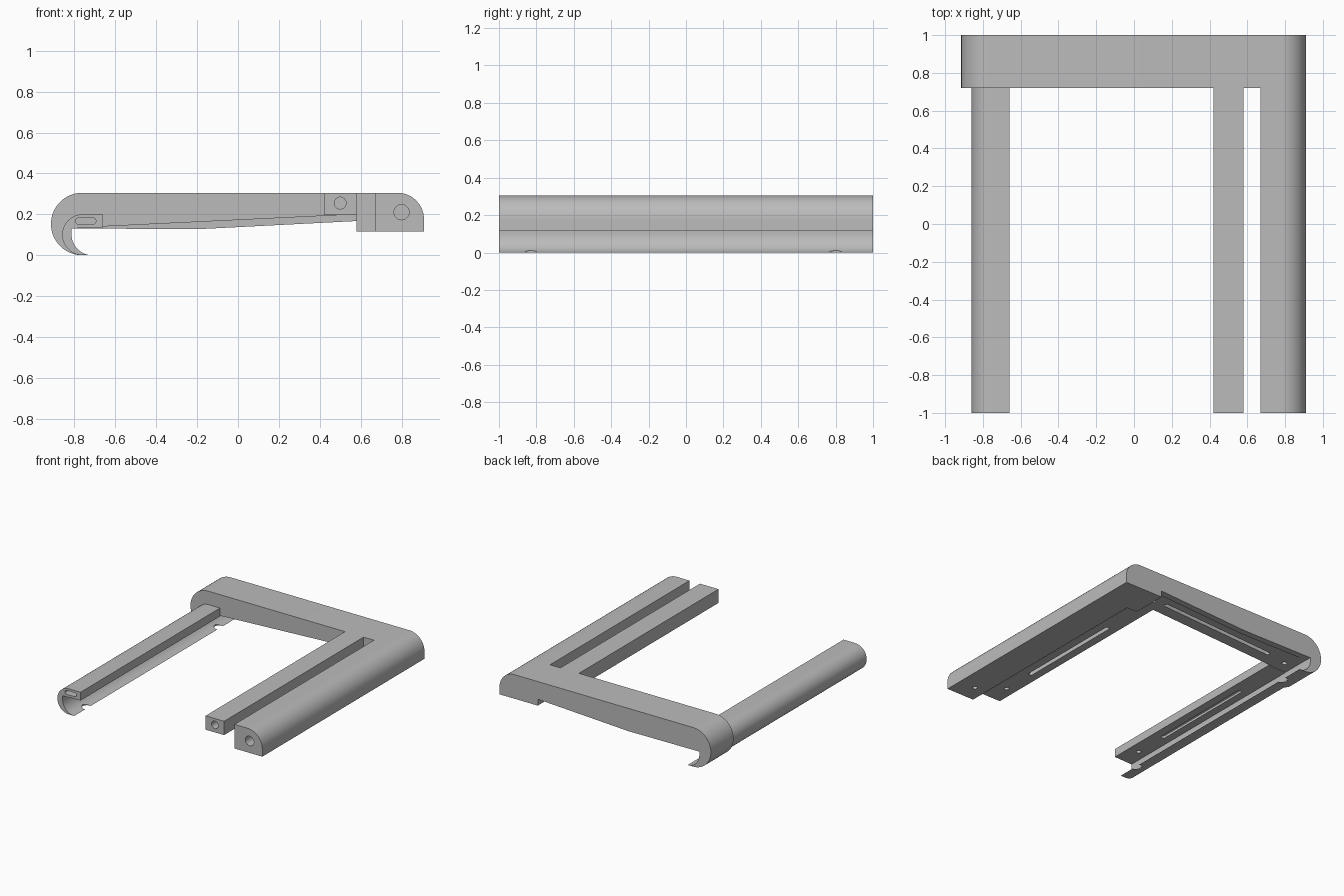
import bpy, bmesh
from math import sin, cos, pi, radians

cube = bpy.data.objects.get("Cube")
if cube:
    bpy.data.objects.remove(cube, do_unlink=True)

grey = bpy.data.materials.new("plain grey")
grey.use_nodes = True
COLOUR = (0.5, 0.5, 0.5, 1)
grey.diffuse_color = COLOUR
grey.node_tree.nodes["Principled BSDF"].inputs["Base Color"].default_value = COLOUR

TOP, BASE, BACK, FRONT, BAR = 0.305, 0.117, 1.0, -1.0, 0.72


def arc(cx, cz, rx, rz, start, end, steps=20):
    angles = [radians(start + (end - start) * i / steps) for i in range(steps + 1)]
    return [(cx + rx * cos(a), cz + rz * sin(a)) for a in angles]


def prism(name, points, low, high, axis="y"):
    """Extrude a closed outline along y (outline in x, z) or z (outline in x, y)."""
    place = (lambda a, b, d: (a, d, b)) if axis == "y" else (lambda a, b, d: (a, b, d))
    bm = bmesh.new()
    near = [bm.verts.new(place(a, b, low)) for a, b in points]
    far = [bm.verts.new(place(a, b, high)) for a, b in points]
    bm.faces.new(near)
    bm.faces.new(far[::-1])
    for i in range(len(points)):
        j = (i + 1) % len(points)
        bm.faces.new((near[i], far[i], far[j], near[j]))
    bmesh.ops.recalc_face_normals(bm, faces=bm.faces)
    mesh = bpy.data.meshes.new(name)
    bm.to_mesh(mesh)
    bm.free()
    mesh.materials.append(grey)
    obj = bpy.data.objects.new(name, mesh)
    bpy.context.collection.objects.link(obj)
    return obj


def pill(cx, cy, half_x, half_y):
    """Rounded slot outline; a circle when both halves are equal."""
    r = min(half_x, half_y)
    dx, dy = half_x - r, half_y - r
    outline = []
    for start, sx, sy in ((0, 1, 1), (90, -1, 1), (180, -1, -1), (270, 1, -1)):
        corner = arc(cx + sx * dx, cy + sy * dy, r, r, start, start + 90, 8)
        for p in corner:
            if not outline or abs(p[0] - outline[-1][0]) + abs(p[1] - outline[-1][1]) > 1e-5:
                outline.append(p)
    return outline[:-1]


def cut(target, outline, low, high, axis):
    cutter = prism("cutter", outline, low, high, axis)
    cutter.hide_render = True
    mod = target.modifiers.new("cut", "BOOLEAN")
    mod.operation, mod.solver, mod.object = "DIFFERENCE", "EXACT", cutter
    bpy.context.view_layer.objects.active = target
    bpy.ops.object.modifier_apply(modifier=mod.name)
    bpy.data.objects.remove(cutter, do_unlink=True)


# Shared outlines: rounded outer edge and the hook's inner curve
rounded_edge = arc(0.78, TOP - 0.13, 0.13, 0.13, 90, 0)
hook_inner = arc(-0.715, 0.105, 0.1, 0.105, 270, 180)

# Back bar with hooked end
back_bar = prism("back_bar", rounded_edge + [(0.91, BASE), (0.58, BASE), (0.58, 0.2)]
                 + [(-0.815, 0.133)] + hook_inner[::-1]
                 + arc(-0.763, 0.1525, 0.152, 0.1525, 270, 90, 32), BAR, BACK)

# Skirt hanging below the bar along its back
back_skirt = prism("back_skirt", [(0.58, 0.21), (0.58, 0.167), (-0.2, 0.127),
                                  (-0.815, 0.131), (-0.815, 0.15)], 0.95, BACK)

# Side arm with rounded outer edge
left_arm = prism("left_arm", rounded_edge + [(0.91, BASE), (0.67, BASE), (0.67, TOP)],
                 FRONT, BAR)

# Square inner arm
inner_arm = prism("inner_arm", [(0.42, 0.197), (0.58, 0.197), (0.58, TOP), (0.42, TOP)],
                  FRONT, BAR)

# Low arm with a hooked lip
right_arm = prism("right_arm", [(-0.66, 0.2), (-0.66, 0.135), (-0.815, 0.131)]
                  + hook_inner[::-1] + arc(-0.76, 0.1, 0.1, 0.1, 270, 90, 32), FRONT, BAR)

# Bores in the arm ends
cut(left_arm, pill(0.8, 0.21, 0.037, 0.037), FRONT - 0.1, 0.5, "y")
cut(inner_arm, pill(0.5, 0.255, 0.029, 0.029), FRONT - 0.1, 0.5, "y")
cut(right_arm, pill(-0.745, 0.167, 0.05, 0.015), FRONT - 0.1, 0.5, "y")

# Slots and screw holes underneath
for arm, x, low, high in ((inner_arm, 0.5, 0.1, 0.25), (right_arm, -0.74, 0.12, 0.165)):
    cut(arm, pill(x, -0.13, 0.016, 0.44), low, high, "z")
    cut(arm, pill(x, -0.83, 0.018, 0.018), low, high, "z")
cut(left_arm, pill(0.77, -0.86, 0.018, 0.018), 0.05, 0.21, "z")
cut(back_bar, pill(-0.08, 0.83, 0.49, 0.016), 0.1, 0.23, "z")
for x in (-0.73, 0.5):
    cut(back_bar, pill(x, 0.81, 0.018, 0.018), 0.1, 0.25, "z")

# Tool notches in the hooked lip
for part, y in ((right_arm, -0.83), (back_bar, 0.8)):
    cut(part, pill(-0.725, y, 0.035, 0.035), -0.1, 0.08, "z")

# Shading
for obj in (back_bar, back_skirt, left_arm, inner_arm, right_arm):
    bpy.ops.object.select_all(action="DESELECT")
    obj.select_set(True)
    bpy.context.view_layer.objects.active = obj
    bpy.ops.object.shade_smooth_by_angle(angle=radians(30))
